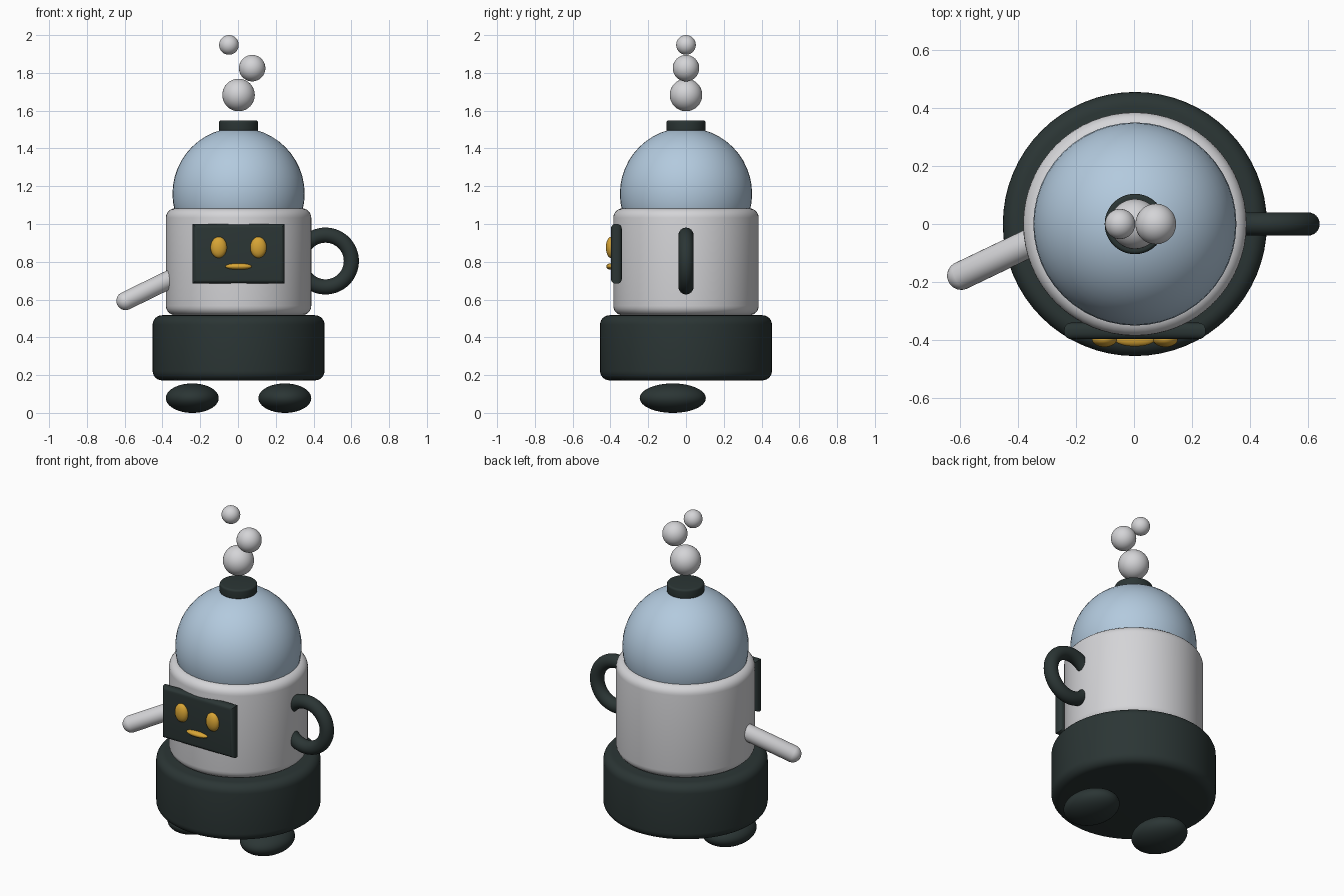
import bpy, bmesh, math
from mathutils import Vector

cube = bpy.data.objects.get("Cube")
if cube:
    bpy.data.objects.remove(cube, do_unlink=True)


def material(name, rgb):
    m = bpy.data.materials.new(name)
    m.use_nodes = True
    m.diffuse_color = (*rgb, 1)
    m.node_tree.nodes["Principled BSDF"].inputs["Base Color"].default_value = (*rgb, 1)
    return m


grey = material("pale grey", (0.66, 0.66, 0.68))
dark = material("dark slate", (0.024, 0.036, 0.035))
blue = material("dome blue", (0.45, 0.59, 0.73))
gold = material("warm gold", (0.68, 0.37, 0.035))

CX = 0.003  # the axis of the body


def finish(ob, name, mat):
    ob.name = ob.data.name = name
    ob.data.materials.append(mat)
    bpy.ops.object.select_all(action='DESELECT')
    ob.select_set(True)
    bpy.context.view_layer.objects.active = ob
    bpy.ops.object.shade_smooth_by_angle(angle=math.radians(35))
    return ob


def ball(name, mat, loc, radii):
    bpy.ops.mesh.primitive_uv_sphere_add(segments=48, ring_count=24, radius=1, location=loc)
    ob = bpy.context.object
    ob.scale = radii
    bpy.ops.object.transform_apply(location=False, rotation=False, scale=True)
    return finish(ob, name, mat)


def drum(name, mat, radius, bottom, top, bevel):
    """Cylinder with rounded rims."""
    bpy.ops.mesh.primitive_cylinder_add(vertices=64, radius=radius, depth=top - bottom,
                                        location=(CX, 0, (bottom + top) / 2))
    ob = bpy.context.object
    bm = bmesh.new()
    bm.from_mesh(ob.data)
    rims = [e for e in bm.edges if abs(e.verts[0].co.z - e.verts[1].co.z) < 1e-4]
    bmesh.ops.bevel(bm, geom=rims, offset=bevel, segments=6, profile=0.5, affect='EDGES')
    bm.to_mesh(ob.data)
    bm.free()
    return finish(ob, name, mat)


# Rounded tub, torso, dome and cap
drum("base", dark, 0.455, 0.172, 0.517, 0.05)
drum("torso", grey, 0.385, 0.517, 1.083, 0.05)
ball("dome", blue, (CX, 0, 1.16), (0.35, 0.35, 0.35))
drum("cap", dark, 0.104, 1.49, 1.548, 0.012)

# Steam puffs
for name, x, z, r in (("large_puff", CX, 1.683, 0.086),
                      ("middle_puff", 0.075, 1.825, 0.07),
                      ("small_puff", -0.048, 1.948, 0.052)):
    ball(name, grey, (x, 0, z), (r, r, r))

# Feet and eyes, in mirrored pairs
for side, s in (("left", 1), ("right", -1)):
    ball(side + "_foot", dark, (CX + s * 0.245, -0.07, 0.078), (0.14, 0.175, 0.078))
    ball(side + "_eye", gold, (CX + s * 0.105, -0.397, 0.876), (0.043, 0.027, 0.056))
ball("mouth", gold, (CX, -0.397, 0.775), (0.07, 0.025, 0.017))

# Face panel: rounded front and back rims, crisp corners seen head on
bpy.ops.mesh.primitive_cube_add(size=1, location=(CX, -0.3685, 0.842))
panel = bpy.context.object
panel.scale = (0.487, 0.057, 0.316)
bpy.ops.object.transform_apply(location=False, rotation=False, scale=True)
bm = bmesh.new()
bm.from_mesh(panel.data)
rims = [e for e in bm.edges if abs(e.verts[0].co.y - e.verts[1].co.y) < 1e-4]
bmesh.ops.bevel(bm, geom=rims, offset=0.024, segments=5, profile=0.5, affect='EDGES')
bm.to_mesh(panel.data)
bm.free()
finish(panel, "face_panel", dark)

# Ring handle on the left
bpy.ops.mesh.primitive_torus_add(major_radius=0.137, minor_radius=0.04, major_segments=64,
                                 minor_segments=24, location=(0.463, 0, 0.804),
                                 rotation=(math.pi / 2, 0, 0))
finish(bpy.context.object, "handle", dark)

# Round-ended arm on the right: a sphere whose upper half is drawn out along its axis
tip, root = Vector((-0.595, -0.178, 0.593)), Vector((-0.3, -0.037, 0.737))
axis = root - tip
bpy.ops.mesh.primitive_uv_sphere_add(segments=32, ring_count=17, radius=0.049, location=tip)
arm = bpy.context.object
for v in arm.data.vertices:
    if v.co.z > 0:
        v.co.z += axis.length
arm.rotation_euler = axis.to_track_quat('Z', 'Y').to_euler()
finish(arm, "arm", grey)
